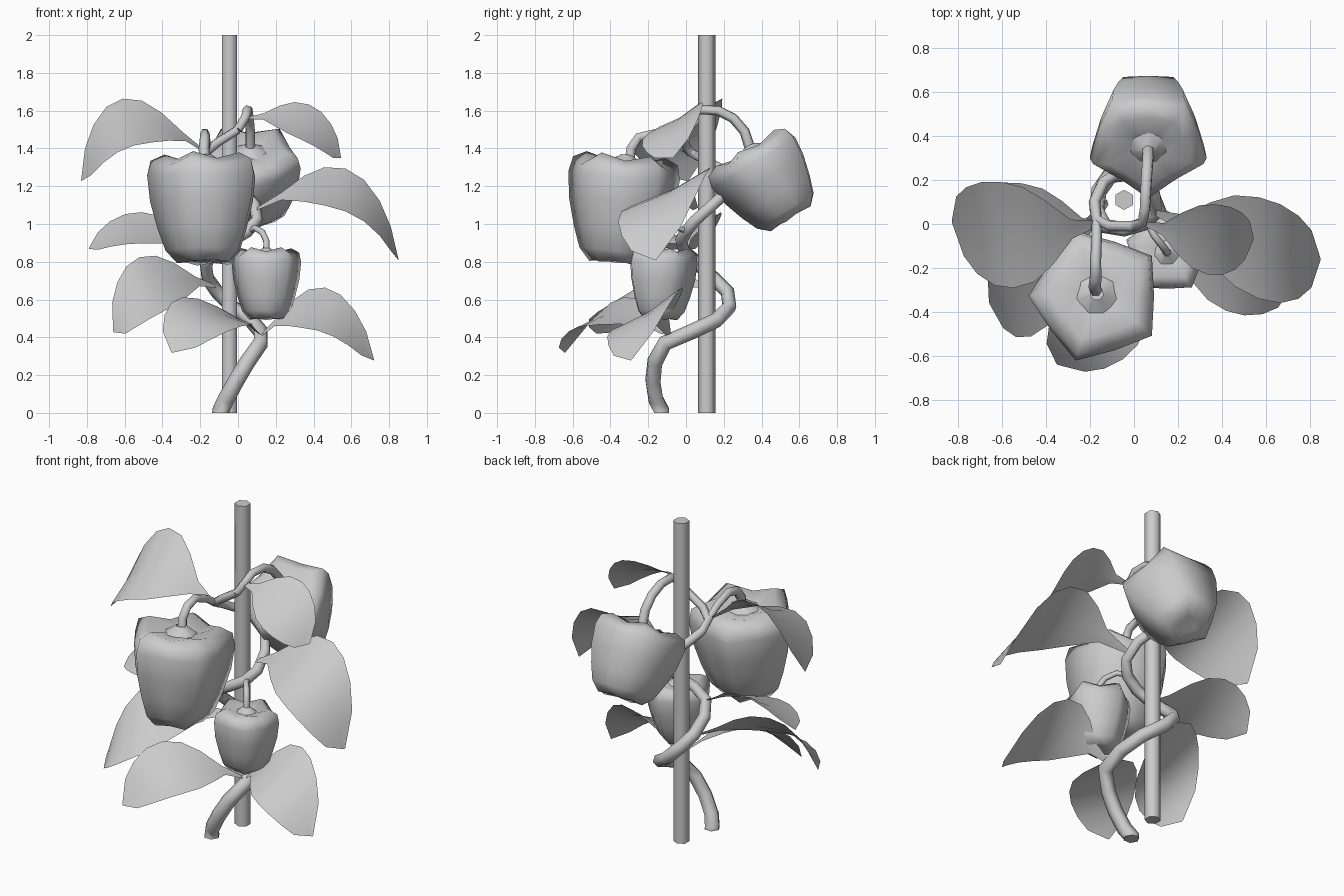
import bpy, bmesh
from math import pi, cos, sin, radians
from mathutils import Vector, Matrix

if "Cube" in bpy.data.objects:
    bpy.data.objects.remove(bpy.data.objects["Cube"])


def finish(name, bm):
    bmesh.ops.recalc_face_normals(bm, faces=bm.faces)
    me = bpy.data.meshes.new(name)
    bm.to_mesh(me)
    bm.free()
    for p in me.polygons:
        p.use_smooth = True
    ob = bpy.data.objects.new(name, me)
    bpy.context.collection.objects.link(ob)
    return ob


def tube(name, pts, r0, r1):
    """Six-sided tapering stem through the points."""
    cu = bpy.data.curves.new(name, 'CURVE')
    cu.dimensions = '3D'
    cu.bevel_depth = 1.0
    cu.bevel_resolution = 1
    cu.use_fill_caps = True
    sp = cu.splines.new('POLY')
    sp.points.add(len(pts) - 1)
    for i, p in enumerate(pts):
        sp.points[i].co = (*p, 1)
        sp.points[i].radius = r0 + (r1 - r0) * i / (len(pts) - 1)
    sp.use_smooth = True
    ob = bpy.data.objects.new(name, cu)
    bpy.context.collection.objects.link(ob)


def pepper(name, top, R, L, turn, tilt=0):
    """Five-lobed pepper hanging from its top centre, with a flared cap."""
    # ring radius, height, valley drop
    prof = [(.3, -.03, 0), (.72, .05, .06), (.96, -.01, .07), (1.02, -.15, .02),
            (.97, -.4, 0), (.84, -.66, 0), (.7, -.87, 0), (.5, -.99, -.02), (.2, -.97, 0)]
    bm = bmesh.new()
    rings = []
    for r, z, drop in prof:
        ring = []
        for k in range(10):
            a = radians(turn) + k * pi / 5
            v = k % 2
            rr = r * R * (.84 if v else 1)
            ring.append(bm.verts.new((rr * cos(a), rr * sin(a), (z - drop * v) * L)))
        rings.append(ring)
    for a, b in zip(rings, rings[1:]):
        for k in range(10):
            j = (k + 1) % 10
            bm.faces.new((a[k], a[j], b[j], b[k]))
    bm.faces.new(rings[0])
    bm.faces.new(rings[-1])
    bmesh.ops.create_cone(bm, segments=7, radius1=R * .31, radius2=R * .1, depth=L * .08,
                          matrix=Matrix.Translation((0, 0, L * .01)))
    ob = finish(name, bm)
    ob.location = top
    ob.rotation_euler.x = radians(tilt)


def leaf(name, base, mid, tip, half):
    """Drooping leaf along a curved midrib; half is the vector from midrib to edge."""
    base, mid, tip, half = map(Vector, (base, mid, tip, half))
    ctrl = 2 * mid - (base + tip) / 2
    fold = half.cross(tip - base).normalized()
    if fold.z > 0:
        fold = -fold
    widths = [(0, .06), (.12, .18), (.24, .62), (.36, .92), (.5, 1.03),
              (.64, 1.0), (.78, .84), (.9, .58), (1, .02)]
    bm = bmesh.new()
    rows = []
    for t, w in widths:
        c = base * (1 - t) ** 2 + ctrl * 2 * t * (1 - t) + tip * t * t
        rows.append([bm.verts.new(p) for p in
                     (c - half * w, c + fold * .02 * w, c + half * w)])
    for a, b in zip(rows, rows[1:]):
        for k in range(2):
            bm.faces.new((a[k], a[k + 1], b[k + 1], b[k]))
    finish(name, bm)


# Support stake
bpy.ops.mesh.primitive_cylinder_add(vertices=6, radius=.046, depth=2, location=(-.045, .11, 1))
bpy.context.object.name = "support_stake"
bpy.ops.object.shade_smooth_by_angle(angle=radians(65))

# Main vine winding around the stake
tube("main_vine", [
    (-.09, -.13, 0), (-.09, -.13, .015), (-.065, -.16, .07), (-.01, -.175, .17), (.05, -.165, .27),
    (.12, -.11, .37), (.12, .03, .43), (.07, .16, .49), (-.03, .23, .56), (-.11, .22, .64),
    (-.16, .15, .71), (-.17, .06, .79), (-.13, -.01, .86), (-.04, -.025, .91), (.05, 0, .96),
    (.10, .05, 1.02), (.09, .14, 1.10), (.03, .22, 1.17), (-.06, .24, 1.23), (-.14, .19, 1.29),
    (-.18, .10, 1.34), (-.17, .02, 1.38), (-.11, -.01, 1.43), (0, -.01, 1.50)], .047, .024)

# Fruit stems
tube("back_stem", [(0, -.01, 1.50), (.04, .01, 1.565), (.05, .07, 1.605), (.055, .17, 1.6),
                   (.06, .25, 1.56), (.065, .31, 1.49), (.065, .345, 1.38)], .024, .028)
tube("front_stem", [(-.17, .04, 1.37), (-.17, -.07, 1.44), (-.175, -.17, 1.48),
                    (-.175, -.25, 1.46), (-.18, -.29, 1.40), (-.175, -.3, 1.32)], .022, .03)
tube("small_stem", [(.06, .01, .96), (.09, -.05, .98), (.13, -.1, .955),
                    (.15, -.13, .91), (.15, -.13, .83)], .015, .019)

# Peppers
pepper("front_pepper", (-.17, -.32, 1.34), .305, .555, 36, -5)
pepper("back_pepper", (.065, .34, 1.395), .275, .43, -90, 32)
pepper("small_pepper", (.15, -.13, .855), .19, .365, 18, -2)

# Leaves: base, middle, tip, half-width
leaf("upper_left_leaf", (-.17, .0, 1.38), (-.58, -.05, 1.54), (-.83, .01, 1.23), (-.03, .235, .12))
leaf("upper_right_leaf", (.05, .0, 1.56), (.355, -.07, 1.54), (.545, -.07, 1.35), (.02, .155, .09))
leaf("middle_right_leaf", (.1, .05, 1.08), (.57, -.11, 1.18), (.85, -.16, .81), (.0, .225, .11))
leaf("middle_left_leaf", (-.14, .0, .86), (-.51, .0, .98), (-.79, .05, .87), (0, .18, .08))
leaf("lower_left_leaf", (-.12, .1, .67), (-.46, -.27, .68), (-.66, -.36, .43), (-.06, .19, .14))
leaf("front_leaf", (.11, -.12, .42), (-.14, -.44, .535), (-.35, -.64, .32), (.15, -.11, -.075))
leaf("lower_right_leaf", (.12, -.09, .41), (.44, -.21, .55), (.72, -.29, .28), (.02, .18, .11))
